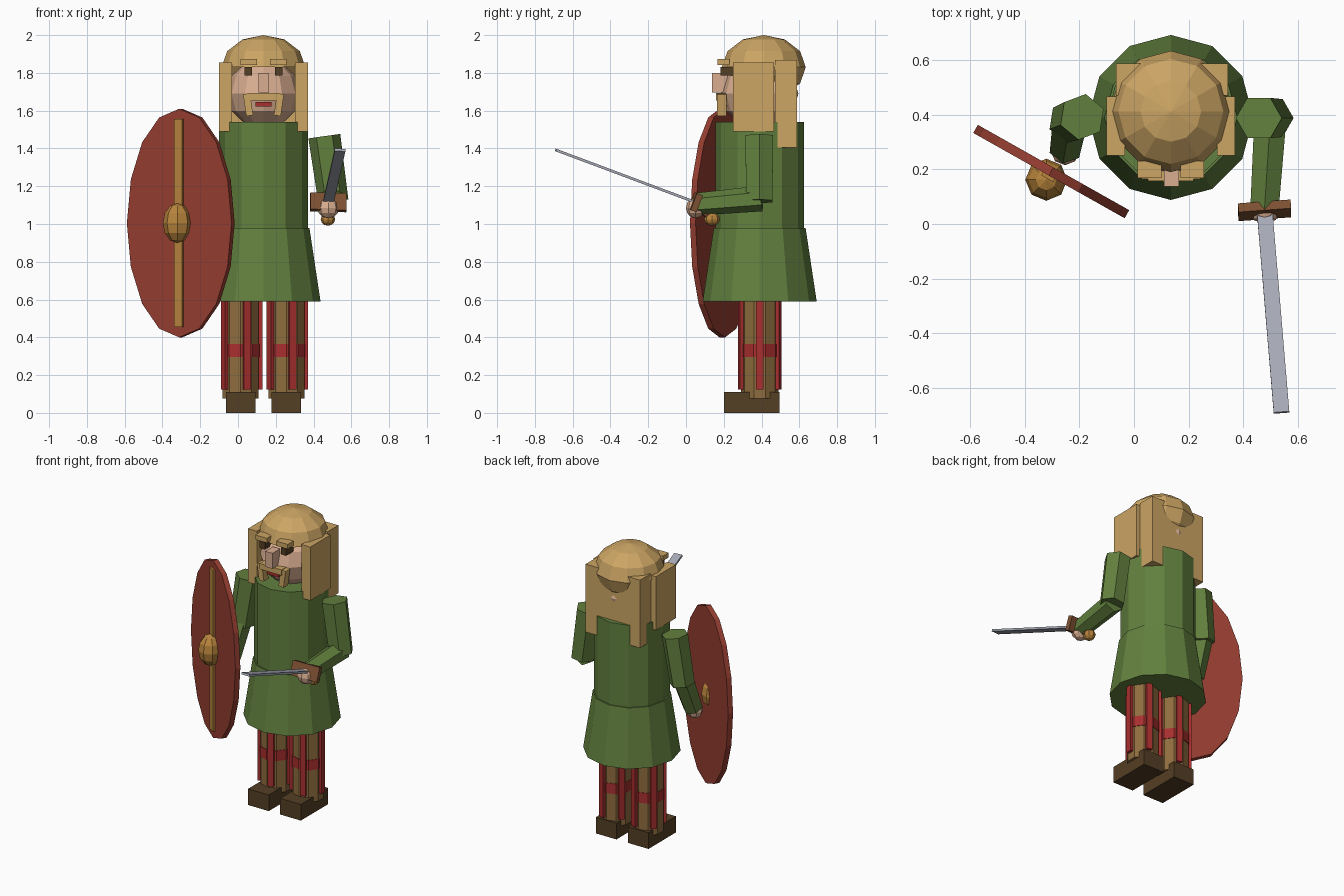
import bpy, bmesh, math
from mathutils import Vector, Matrix

if "Cube" in bpy.data.objects:
    bpy.data.objects.remove(bpy.data.objects["Cube"])


def srgb(r, g, b):
    f = lambda c: c / 12.92 if c <= 0.04045 else ((c + 0.055) / 1.055) ** 2.4
    return (f(r / 255), f(g / 255), f(b / 255), 1)


def mat(name, *rgb):
    m = bpy.data.materials.new(name)
    m.diffuse_color = srgb(*rgb)
    m.use_nodes = True
    m.node_tree.nodes["Principled BSDF"].inputs["Base Color"].default_value = m.diffuse_color
    return m


GREEN = mat("tunic green", 98, 128, 62)
HAIR = mat("blond hair", 204, 165, 100)
SKIN = mat("skin", 218, 174, 145)
RED = mat("shield red", 150, 62, 49)
STRIPE = mat("trouser red", 168, 46, 46)
TROUSER = mat("trouser brown", 143, 108, 62)
SHOE = mat("dark leather", 84, 62, 36)
GUARD = mat("guard brown", 125, 80, 50)
STEEL = mat("steel", 168, 171, 183)
GOLD = mat("bronze", 184, 132, 60)


def finish(name, bm, material, matrix=Matrix()):
    bm.transform(matrix)
    bmesh.ops.recalc_face_normals(bm, faces=bm.faces)
    me = bpy.data.meshes.new(name)
    bm.to_mesh(me)
    bm.free()
    me.materials.append(material)
    ob = bpy.data.objects.new(name, me)
    bpy.context.collection.objects.link(ob)
    return ob


def box(name, x0, x1, y0, y1, z0, z1, material, turn=Matrix()):
    """Box from its limits, turned about its own centre."""
    bm = bmesh.new()
    bmesh.ops.create_cube(bm, size=1)
    c = Vector((x0 + x1, y0 + y1, z0 + z1)) / 2
    size = Matrix.Diagonal((x1 - x0, y1 - y0, z1 - z0, 1))
    return finish(name, bm, material, Matrix.Translation(c) @ turn @ size)


def tube(name, a, b, r0, r1, sides, material, spin=0.0):
    """Capped cone frustum from point a to point b."""
    a, b = Vector(a), Vector(b)
    d = b - a
    bm = bmesh.new()
    bmesh.ops.create_cone(bm, cap_ends=True, segments=sides,
                          radius1=r0, radius2=r1, depth=d.length)
    rot = d.to_track_quat('Z', 'Y').to_matrix().to_4x4()
    return finish(name, bm, material, Matrix.Translation((a + b) / 2) @ rot
                  @ Matrix.Rotation(spin, 4, 'Z'))


def ball(name, c, r, u, v, material, shape=None):
    bm = bmesh.new()
    bmesh.ops.create_uvsphere(bm, u_segments=u, v_segments=v, radius=1)
    if shape:
        shape(bm)
    return finish(name, bm, material,
                  Matrix.Translation(c) @ Matrix.Diagonal((*r, 1)))


CX, CY = 0.135, 0.39

# Tunic
tube("tunic_torso", (CX, CY, 0.9), (CX, CY, 1.54), 0.235, 0.235, 12, GREEN)
tube("tunic_skirt", (CX, CY, 0.59), (CX, CY, 0.98), 0.302, 0.243, 12, GREEN)

# Legs with five red stripes, a red band and block shoes
for side, s in (("left", -1), ("right", 1)):
    lx = CX + s * 0.121
    tube(side + "_leg", (lx, CY, 0.075), (lx, CY, 0.64), 0.1, 0.1, 10, TROUSER)
    tube(side + "_leg_band", (lx, CY, 0.295), (lx, CY, 0.365),
         0.104, 0.104, 10, STRIPE)
    for i in range(5):
        a = math.radians(72 * i)
        x, y = lx + 0.1 * math.cos(a), CY + 0.1 * math.sin(a)
        box(f"{side}_leg_stripe_{i}", x - 0.015, x + 0.015, y - 0.019,
            y + 0.019, 0.125, 0.62, STRIPE, Matrix.Rotation(a, 4, 'Z'))
    box(side + "_shoe", lx - 0.078, lx + 0.078, 0.2, 0.495, 0, 0.11, SHOE)


# Head and cap of hair, whose underside is flat over the face
def flat_front(bm):
    for v in bm.verts:
        if v.co.z < 0 and v.co.y < 0.15:
            v.co.z = 0


ball("head", (CX, 0.39, 1.69), (0.195, 0.205, 0.185), 12, 6, SKIN)
ball("hair_cap", (CX, 0.412, 1.83), (0.222, 0.222, 0.17), 12, 6, HAIR,
     flat_front)
box("hair_back", -0.065, 0.345, 0.47, 0.588, 1.405, 1.868, HAIR)

# Mirrored face and hair parts
for side, s in (("left", -1), ("right", 1)):
    def pair(name, d0, d1, y0, y1, z0, z1, m, turn=Matrix()):
        xs = sorted((CX + s * d0, CX + s * d1))
        box(side + name, *xs, y0, y1, z0, z1, m, turn)
    pair("_hair_lock", 0.168, 0.235, 0.25, 0.467, 1.49, 1.855, HAIR)
    pair("_eye", 0.06, 0.1, 0.182, 0.26, 1.785, 1.832, SHOE)
    pair("_eyebrow", 0.035, 0.122, 0.168, 0.23, 1.842, 1.874, HAIR)
    pair("_moustache_end", 0.063, 0.1, 0.165, 0.215, 1.573, 1.69, HAIR,
         Matrix.Rotation(s * math.radians(8), 4, 'Y'))
box("moustache", 0.052, 0.218, 0.158, 0.215, 1.655, 1.694, HAIR)
box("nose", 0.109, 0.164, 0.137, 0.22, 1.695, 1.8, SKIN)
box("mouth", 0.093, 0.177, 0.182, 0.25, 1.622, 1.645, STRIPE)

# Sword arm
tube("right_upper_arm", (0.457, 0.388, 1.465), (0.505, 0.388, 1.12),
     0.085, 0.08, 6, GREEN)
tube("right_forearm", (0.5, 0.4, 1.135), (0.478, 0.06, 1.105),
     0.068, 0.06, 6, GREEN)
ball("right_hand", (0.478, 0.05, 1.085), (0.058, 0.05, 0.055), 8, 6, SKIN)

# Shield arm
tube("left_upper_arm", (-0.19, 0.392, 1.46), (-0.235, 0.375, 1.13),
     0.085, 0.08, 6, GREEN)
tube("left_forearm", (-0.232, 0.385, 1.2), (-0.25, 0.28, 0.93),
     0.072, 0.063, 6, GREEN)
ball("left_hand", (-0.252, 0.265, 0.91), (0.052, 0.05, 0.052), 8, 6, SKIN)

# Sword, built along its own axis
start, tip = Vector((0.478, 0.05, 1.115)), Vector((0.54, -0.69, 1.392))
axis = (tip - start).normalized()
wide = (Vector((1, 0, 0)) - axis * axis.x).normalized()
frame = Matrix((wide, axis, wide.cross(axis))).transposed().to_4x4()


def along(t):
    return start + axis * t


def sword_box(name, t, w, length, h, m):
    c = along(t)
    box(name, c.x - w / 2, c.x + w / 2, c.y - length / 2, c.y + length / 2,
        c.z - h / 2, c.z + h / 2, m, frame)


blade = (tip - start).length
sword_box("sword_blade", blade / 2, 0.057, blade, 0.014, STEEL)
sword_box("sword_guard", 0.0, 0.193, 0.034, 0.095, GUARD)
tube("sword_grip", along(0), (0.476, 0.135, 1.03), 0.02, 0.02, 8, GUARD)
ball("sword_pommel", (0.476, 0.138, 1.025), (0.038, 0.042, 0.034), 8, 6, GOLD)

# Oval shield turned to the side, with a bronze strip and boss
turn = Matrix.Rotation(math.radians(-29.4), 4, 'Z')
at = Matrix.Translation((-0.303, 0.192, 1.005)) @ turn
bm = bmesh.new()
bmesh.ops.create_cone(bm, cap_ends=True, segments=16, radius1=1, radius2=1,
                      depth=0.034)
finish("shield", bm, RED, at @ Matrix.Diagonal((0.318, 1, 0.605, 1))
       @ Matrix.Rotation(math.pi / 2, 4, 'X'))
bm = bmesh.new()
bmesh.ops.create_cube(bm, size=1)
finish("shield_strip", bm, GOLD, at @ Matrix.Translation((0, -0.02, 0))
       @ Matrix.Diagonal((0.05, 0.02, 1.1, 1)))
ball("shield_boss", (-0.321, 0.162, 1.005), (0.077, 0.077, 0.105), 8, 6, GOLD)
